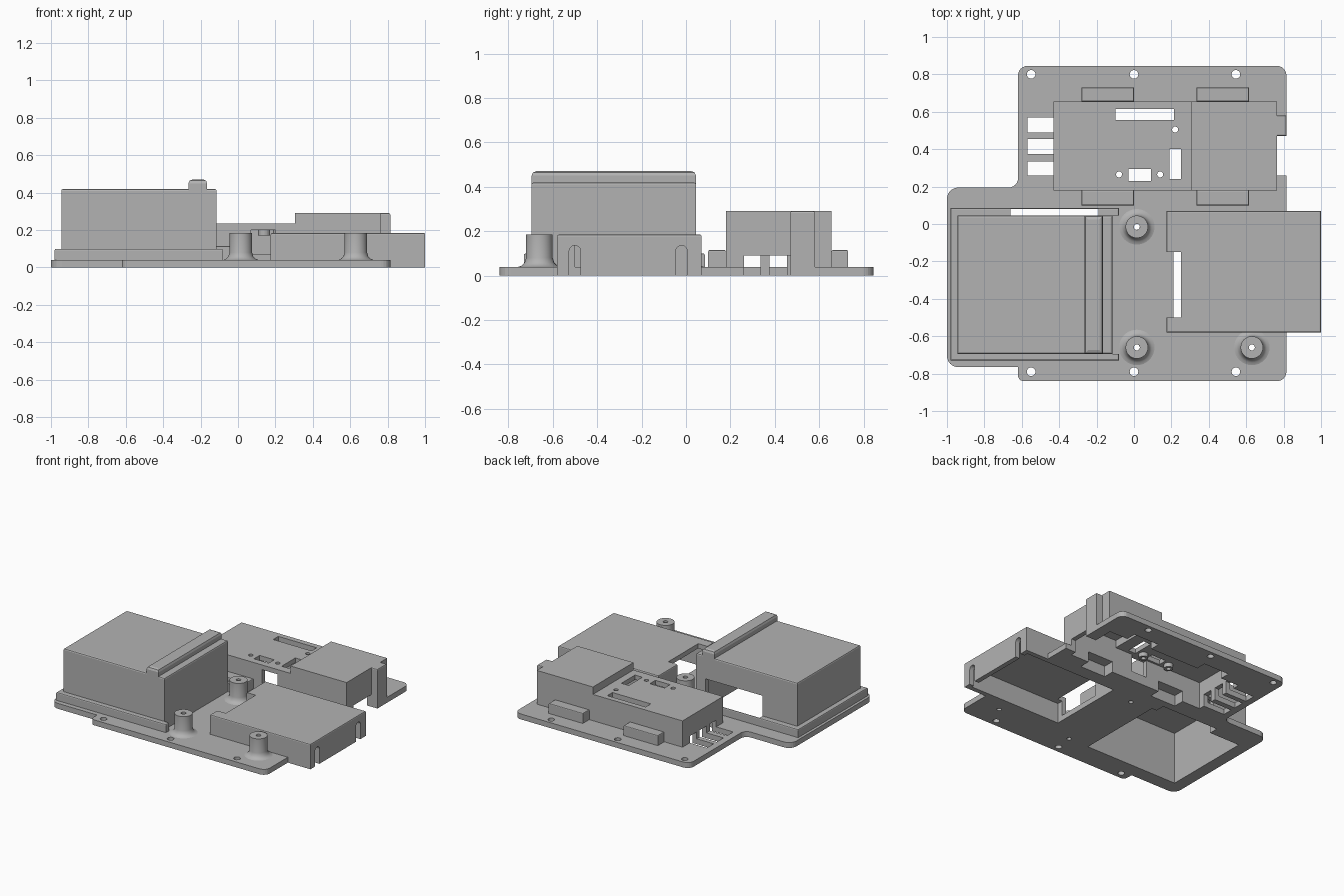
import bpy, bmesh, math
from mathutils import Vector

cube = bpy.data.objects.get("Cube")
if cube:
    bpy.data.objects.remove(cube)

grey = bpy.data.materials.new("light_grey_plastic")
grey.use_nodes = True
grey.diffuse_color = (0.45, 0.45, 0.45, 1)
grey.node_tree.nodes["Principled BSDF"].inputs["Base Color"].default_value = (0.45, 0.45, 0.45, 1)


def finish(name, bm):
    bmesh.ops.recalc_face_normals(bm, faces=bm.faces)
    mesh = bpy.data.meshes.new(name)
    bm.to_mesh(mesh)
    bm.free()
    ob = bpy.data.objects.new(name, mesh)
    bpy.context.collection.objects.link(ob)
    mesh.materials.append(grey)
    return ob


def box(name, x, y, z, bevel=0):
    bm = bmesh.new()
    bmesh.ops.create_cube(bm, size=1)
    for v in bm.verts:
        v.co = [r[0] if c < 0 else r[1] for c, r in zip(v.co, (x, y, z))]
    if bevel:
        top = [e for e in bm.edges if all(v.co.z > z[1] - 1e-4 for v in e.verts)]
        bmesh.ops.bevel(bm, geom=top, offset=bevel, segments=2, affect='EDGES', profile=0.5)
    return finish(name, bm)


def prism(name, points, direction):
    bm = bmesh.new()
    face = bm.faces.new([bm.verts.new(p) for p in points])
    ext = bmesh.ops.extrude_face_region(bm, geom=[face])
    verts = [g for g in ext["geom"] if isinstance(g, bmesh.types.BMVert)]
    bmesh.ops.translate(bm, verts=verts, vec=direction)
    return finish(name, bm)


def lathe(name, profile, centre, steps=32):
    bm = bmesh.new()
    rings = []
    for i in range(steps):
        a = 2 * math.pi * i / steps
        rings.append([bm.verts.new((centre[0] + r * math.cos(a), centre[1] + r * math.sin(a), z))
                      for r, z in profile])
    n = len(profile)
    for i in range(steps):
        p, q = rings[i], rings[(i + 1) % steps]
        for j in range(n):
            k = (j + 1) % n
            bm.faces.new((p[j], q[j], q[k], p[k]))
    return finish(name, bm)


def drill(centre, radius):
    bm = bmesh.new()
    bmesh.ops.create_cone(bm, cap_ends=True, segments=24, radius1=radius, radius2=radius, depth=2)
    bmesh.ops.translate(bm, verts=bm.verts, vec=(*centre, 0))
    return finish("cutter", bm)


def cut(cutter, *targets):
    for ob in targets:
        mod = ob.modifiers.new("cut", 'BOOLEAN')
        mod.operation, mod.solver, mod.object = 'DIFFERENCE', 'EXACT', cutter
        with bpy.context.temp_override(object=ob, active_object=ob):
            bpy.ops.object.modifier_apply(modifier=mod.name)
    bpy.data.objects.remove(cutter)


def rounded(corners, steps=6):
    out = []
    for i, (x, y, r) in enumerate(corners):
        p = Vector((x, y, 0))
        a = (Vector((*corners[i - 1][:2], 0)) - p).normalized()
        b = (Vector((*corners[(i + 1) % len(corners)][:2], 0)) - p).normalized()
        if not r:
            out.append(p)
            continue
        for s in range(steps + 1):
            t = math.pi / 2 * s / steps
            out.append(p + r * (a * (1 - math.sin(t)) + b * (1 - math.cos(t))))
    return out


BELOW = -0.1

# Base plate with rounded outline and screw holes
plate = prism("base_plate", rounded([
    (-1, 0.195, 0.06), (-1, -0.765, 0.06), (-0.62, -0.765, 0), (-0.62, -0.84, 0.03),
    (0.815, -0.84, 0.05), (0.815, 0.845, 0.05), (-0.62, 0.845, 0.05), (-0.62, 0.195, 0.05)]),
    (0, 0, 0.04))
for px in (-0.55, 0, 0.545):
    for py in (-0.79, 0.8):
        cut(drill((px, py), 0.023), plate)

# Tall cover on the right, with surrounding flange and top ridge
tall = box("tall_cover", (-0.945, -0.115), (-0.695, 0.045), (0.04, 0.42), 0.01)
flange = box("tall_cover_flange", (-0.98, -0.08), (-0.73, 0.085), (0.04, 0.1), 0.008)
box("tall_cover_ridge", (-0.265, -0.165), (-0.695, 0.045), (0.41, 0.47), 0.02)
cut(box("cutter", (-0.945, 0.1), (-0.695, 0.045), (BELOW, 1)), flange)
cut(box("cutter", (-0.91, -0.15), (-0.66, 0.01), (BELOW, 0.385)), tall, plate)
cut(box("cutter", (-0.66, -0.19), (-0.02, 0.079), (BELOW, 0.25)), tall, flange, plate)

# Low cover overhanging the left edge
low = box("low_cover", (0.175, 1), (-0.58, 0.07), (0, 0.185), 0.008)
cut(box("cutter", (0.175, 1.1), (-0.58, 0.07), (BELOW, 0.1)), plate)
cut(box("cutter", (0.21, 0.965), (-0.545, 0.035), (BELOW, 0.15)), low)
cut(box("cutter", (0.1, 0.25), (-0.5, -0.15), (0.04, 0.3)), low)
for sy in (-0.5, -0.02):
    arch = [(0.9, sy - 0.026, BELOW)]
    for i in range(9):
        t = math.pi * (1 - i / 8)
        arch.append((0.9, sy + 0.026 * math.cos(t), 0.11 + 0.026 * math.sin(t)))
    arch.append((0.9, sy + 0.026, BELOW))
    cut(prism("cutter", arch, (0.2, 0, 0)), low)


# Stepped rear cover, with a hollow inside
def step(x0, x1, z0, drop, xs):
    return [(x0, z0), (x1, z0), (x1, 0.29 - drop), (xs, 0.29 - drop), (xs, 0.235 - drop), (x0, 0.235 - drop)]


rear = prism("rear_cover", [(x, 0.18, z) for x, z in step(-0.43, 0.765, 0.04, 0, 0.305)], (0, 0.475, 0))
cut(prism("cutter", [(x, 0.215, z) for x, z in step(-0.395, 0.73, BELOW, 0.035, 0.34)], (0, 0.405, 0)),
    rear, plate)

# Side post and the notch beside it
box("rear_cover_post", (0.755, 0.815), (0.47, 0.58), (0.04, 0.29), 0.008)
cut(box("cutter", (0.72, 0.9), (0.26, 0.47), (BELOW, 0.09)), rear, plate)

# Hollow lugs on both long sides of the rear cover
for lx in ((-0.28, 0), (0.335, 0.615)):
    lugs = [box("rear_cover_lug_front", lx, (0.1, 0.18), (0.04, 0.115), 0.006),
            box("rear_cover_lug_back", lx, (0.655, 0.73), (0.04, 0.115), 0.006)]
    cut(box("cutter", (lx[0] + 0.035, lx[1] - 0.035), (0.135, 0.695), (BELOW, 0.08)), rear, plate, *lugs)

# Cable slots at the end of the rear cover
for sy in ((0.26, 0.335), (0.375, 0.455), (0.49, 0.57)):
    cut(box("cutter", (-0.57, -0.37), sy, (BELOW, 0.09)), rear, plate)

# Windows in the rear cover roof and its front wall
for wx, wy in (((-0.1, 0.215), (0.555, 0.615)), ((0.19, 0.25), (0.24, 0.4)), ((-0.03, 0.09), (0.23, 0.295))):
    cut(box("cutter", wx, wy, (0.15, 0.3)), rear)
cut(box("cutter", (0.07, 0.2), (0.1, 0.23), (0.07, 0.2)), rear)
for hole in ((0.22, 0.505), (-0.08, 0.265), (0.14, 0.265)):
    cut(drill(hole, 0.016), rear)
    lathe("rear_cover_boss", [(0.016, 0.17), (0.032, 0.17), (0.032, 0.205), (0.016, 0.205)], hole, 24)

# Flared standoffs
for centre in ((0.015, -0.015), (0.015, -0.66), (0.63, -0.66)):
    cut(drill(centre, 0.016), plate)
    post = lathe("standoff", [(0.016, 0.04), (0.095, 0.04), (0.08, 0.045), (0.067, 0.058), (0.06, 0.08),
                              (0.06, 0.185), (0.016, 0.185)], centre)
    bpy.ops.object.select_all(action='DESELECT')
    post.select_set(True)
    bpy.context.view_layer.objects.active = post
    bpy.ops.object.shade_smooth_by_angle(angle=math.radians(35))
